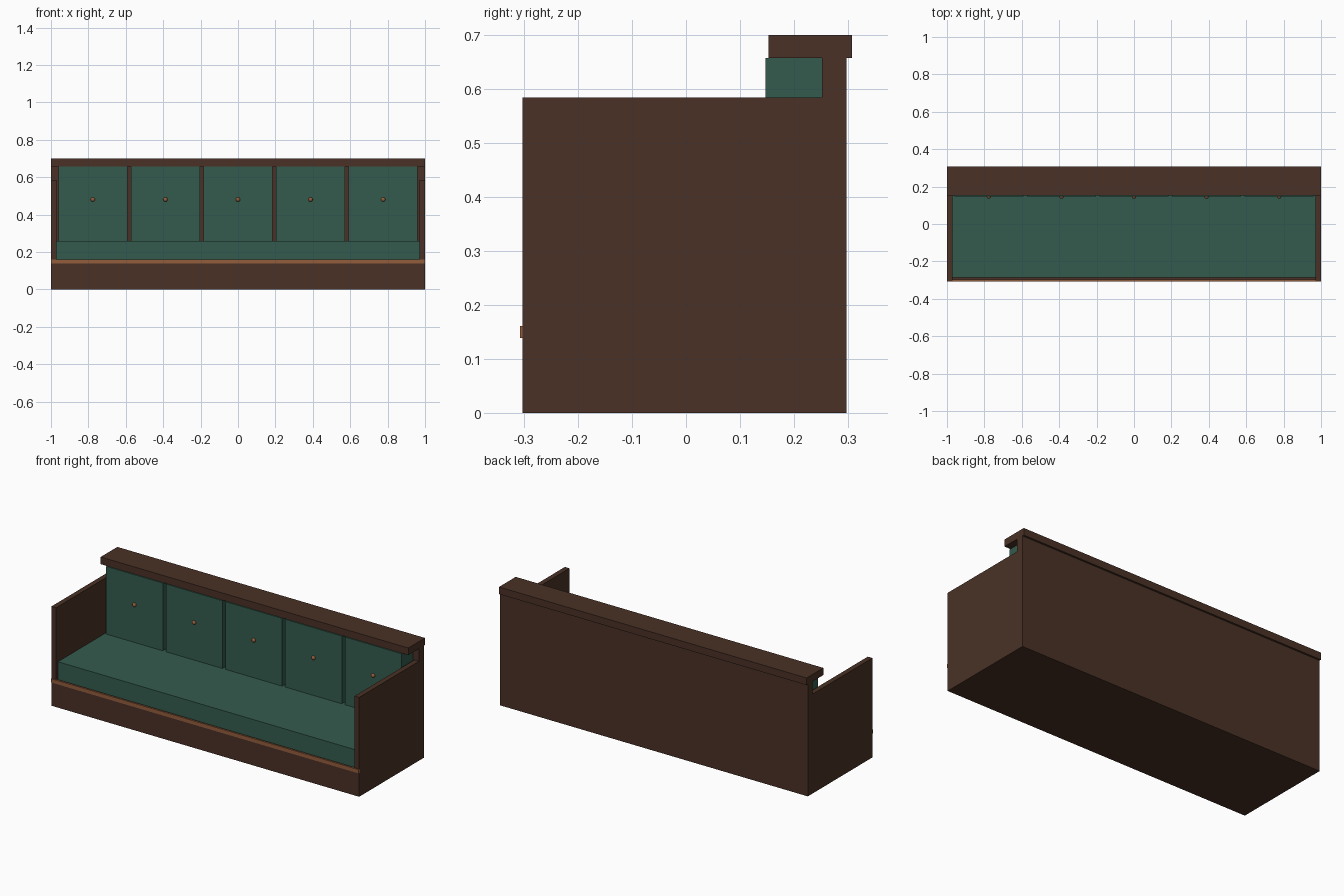
import bpy, bmesh
from mathutils import Matrix

if "Cube" in bpy.data.objects:
    bpy.data.objects.remove(bpy.data.objects["Cube"])


def material(name, rgb):
    m = bpy.data.materials.new(name)
    m.diffuse_color = (*rgb, 1)
    m.use_nodes = True
    m.node_tree.nodes["Principled BSDF"].inputs["Base Color"].default_value = m.diffuse_color
    return m


WOOD = material("dark_wood", (0.067, 0.031, 0.019))
FABRIC = material("green_upholstery", (0.034, 0.105, 0.076))
COPPER = material("copper", (0.29, 0.11, 0.045))


def add(name, bm, mat):
    mesh = bpy.data.meshes.new(name)
    bm.to_mesh(mesh)
    bm.free()
    mesh.materials.append(mat)
    ob = bpy.data.objects.new(name, mesh)
    bpy.context.collection.objects.link(ob)
    return ob


def box(name, x, y, z, mat):
    """Box from (min, max) ranges on each axis."""
    size = [r[1] - r[0] for r in (x, y, z)]
    mid = [(r[0] + r[1]) / 2 for r in (x, y, z)]
    bm = bmesh.new()
    bmesh.ops.create_cube(bm, size=1, matrix=Matrix.Translation(mid) @ Matrix.Diagonal((*size, 1)))
    return add(name, bm, mat)


FRONT, BACK_IN, BACK = -0.303, 0.252, 0.297
INNER = 0.97

# wooden shell: plinth, back board, two side panels, overhanging top rail
box("base", (-INNER, INNER), (FRONT, BACK_IN), (0, 0.15), WOOD)
box("back_panel", (-1, 1), (BACK_IN, BACK), (0, 0.658), WOOD)
box("left_arm", (-1, -INNER), (FRONT, BACK_IN), (0, 0.584), WOOD)
box("right_arm", (INNER, 1), (FRONT, BACK_IN), (0, 0.584), WOOD)
box("top_rail", (-1, 1), (0.153, 0.308), (0.658, 0.70), WOOD)

# copper strip along the front
box("front_trim", (-1, 1), (-0.308, -0.297), (0.139, 0.161), COPPER)

# seat cushion
box("seat", (-INNER, INNER), (-0.286, BACK_IN), (0.15, 0.26), FABRIC)

# five back cushions, each with a button
for i in range(5):
    x = (i - 2) * 0.388
    box(f"back_cushion_{i + 1}", (x - 0.184, x + 0.184), (0.147, BACK_IN), (0.26, 0.658), FABRIC)
    bm = bmesh.new()
    bmesh.ops.create_uvsphere(bm, u_segments=12, v_segments=8, radius=0.012,
                              matrix=Matrix.Translation((x, 0.147, 0.481)))
    button = add(f"button_{i + 1}", bm, COPPER)
    button.data.shade_smooth()
